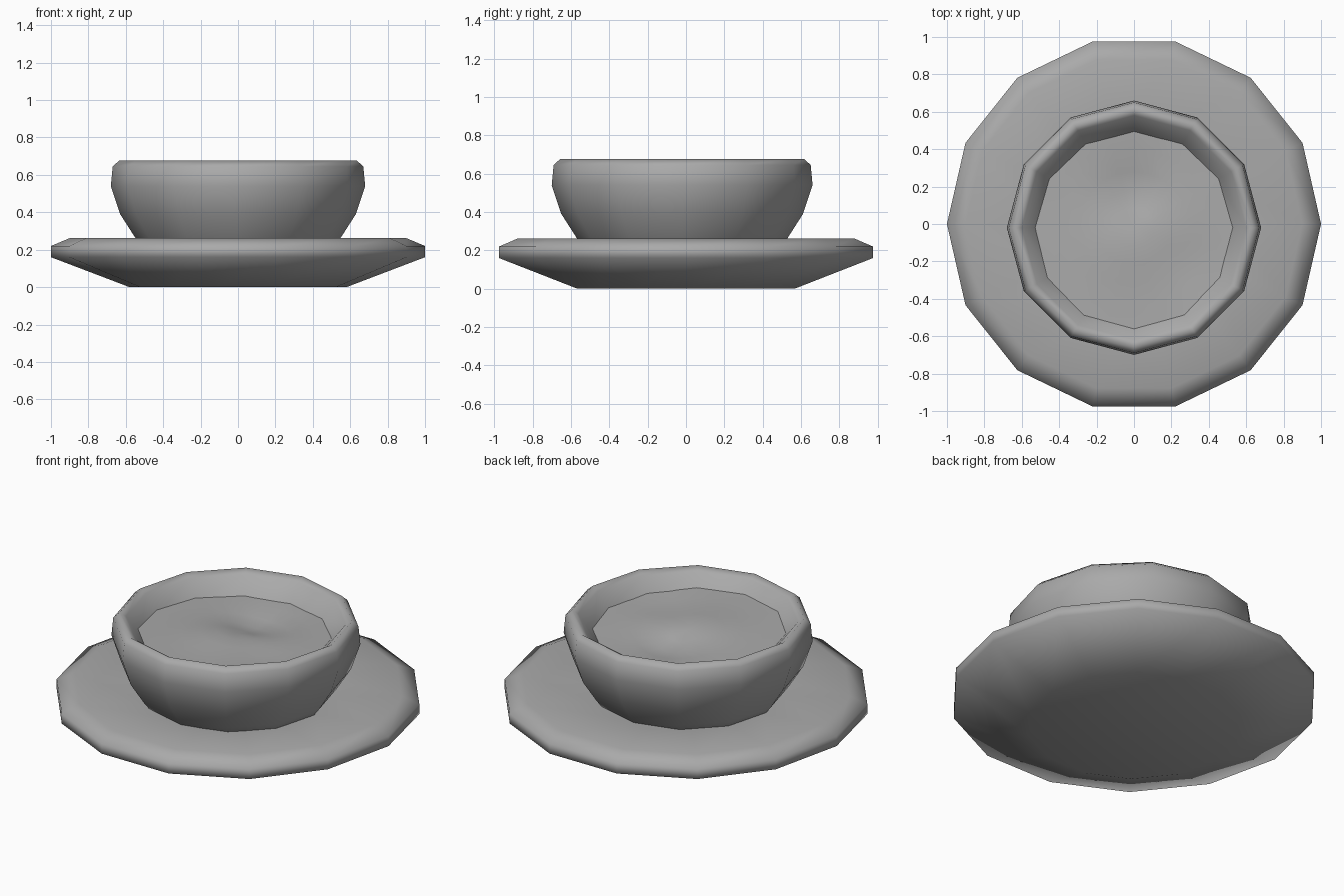
import bpy
import bmesh
import math

old = bpy.data.objects.get("Cube")
if old:
    bpy.data.objects.remove(old, do_unlink=True)

# One plain clay colour
clay = bpy.data.materials.new("plain_grey")
clay.use_nodes = True
GREY = (0.4, 0.4, 0.4, 1)
clay.diffuse_color = GREY
clay.node_tree.nodes["Principled BSDF"].inputs["Base Color"].default_value = GREY


def lathe(name, profile, sides, y=0.0, height=None):
    """Spin (radius, z) points around z; a radius of 0 makes a pole."""
    bm = bmesh.new()
    rings = []
    for r, z in profile:
        count = sides if r > 0 else 1
        ring = []
        for i in range(count):
            a = math.tau * i / sides
            px, py = r * math.cos(a), r * math.sin(a)
            pz = height(px, py) if height else z
            ring.append(bm.verts.new((px, py + y, pz)))
        rings.append(ring)
    for a, b in zip(rings, rings[1:]):
        for i in range(sides):
            j = (i + 1) % sides
            if len(a) == 1:
                bm.faces.new((a[0], b[j], b[i]))
            elif len(b) == 1:
                bm.faces.new((a[i], a[j], b[0]))
            else:
                bm.faces.new((a[i], a[j], b[j], b[i]))
    bmesh.ops.recalc_face_normals(bm, faces=bm.faces)
    mesh = bpy.data.meshes.new(name)
    bm.to_mesh(mesh)
    bm.free()
    mesh.materials.append(clay)
    mesh.shade_smooth()
    obj = bpy.data.objects.new(name, mesh)
    bpy.context.collection.objects.link(obj)
    return obj


# Saucer: shallow dish with a thick rounded rim
lathe("saucer", [(0, 0), (0.58, 0), (1, 0.16), (1, 0.22), (0.9, 0.262),
                 (0.52, 0.225), (0, 0.22)], 14)

# Bowl: rounded outside, soft lip, hollow inside
lathe("bowl", [(0, 0.2), (0.5, 0.2), (0.55, 0.265), (0.63, 0.39),
               (0.68, 0.54), (0.67, 0.645), (0.635, 0.677), (0.6, 0.655),
               (0.515, 0.56), (0.44, 0.42), (0, 0.32)], 12, y=-0.02)


# Liquid: gently rippled surface with a hollow behind a low ridge
def ripple(x, y):
    def bump(cx, cy, size):
        return math.exp(-((x - cx) ** 2 + (y - cy) ** 2) / size ** 2)
    return (0.575 - 0.025 * y - 0.045 * bump(0, 0.2, 0.17)
            + 0.02 * bump(-0.05, -0.08, 0.2) - 0.015 * bump(0.3, -0.2, 0.15))


liquid = lathe("liquid", [(0, 0), (0.1, 0), (0.2, 0), (0.3, 0), (0.42, 0),
                          (0.56, 0)], 24, y=-0.02, height=ripple)
if liquid.data.polygons[0].normal.z < 0:
    liquid.data.flip_normals()
